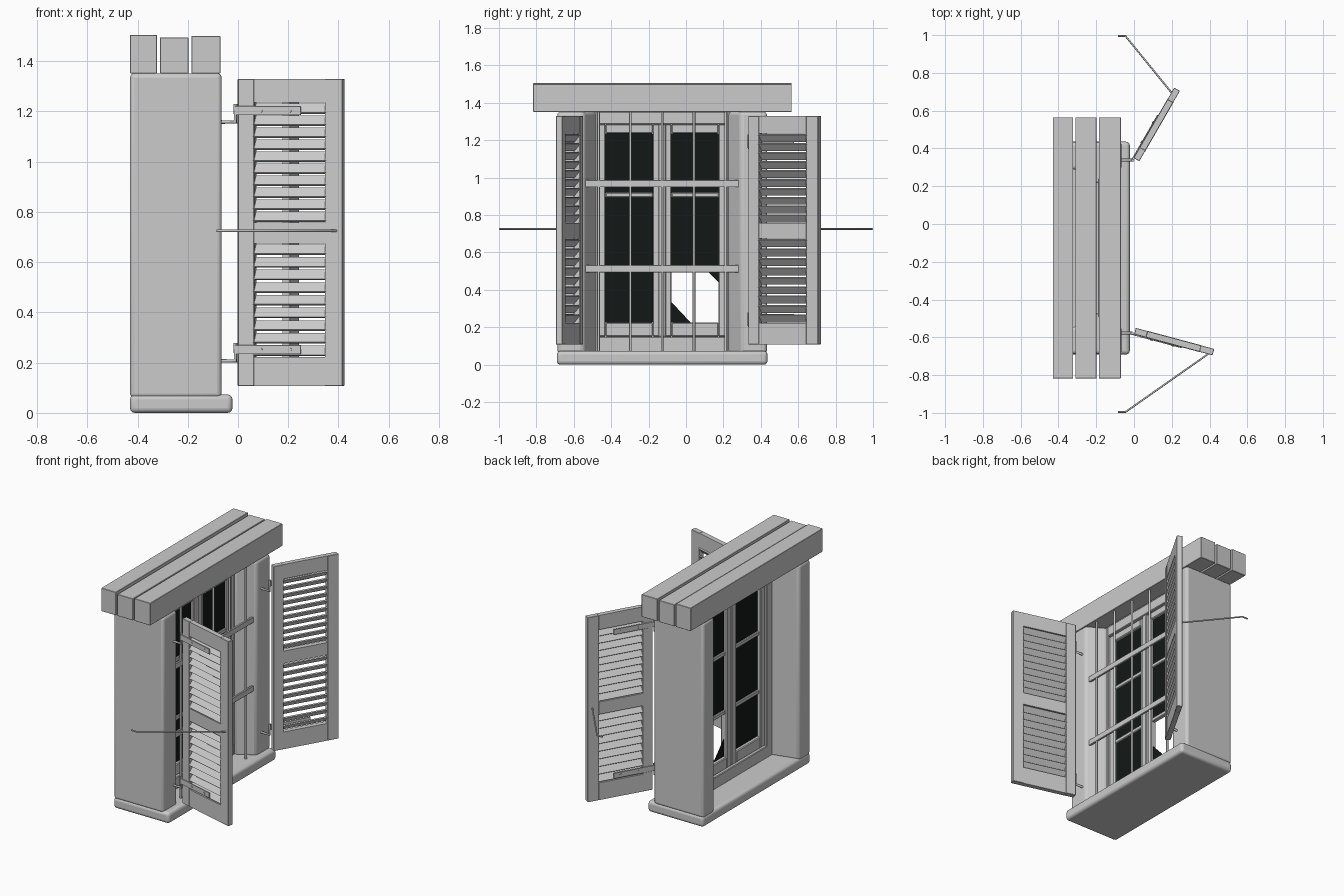
import bpy, math
from mathutils import Matrix, Vector

if "Cube" in bpy.data.objects:
    bpy.data.objects.remove(bpy.data.objects["Cube"])

CY = -0.1275            # centre line of the opening
I = Matrix.Identity(4)
glass_mat = bpy.data.materials.new("dark_glass")
glass_mat.diffuse_color = (0.006, 0.009, 0.008, 1)
glass_mat.use_nodes = True
glass_mat.node_tree.nodes["Principled BSDF"].inputs["Base Color"].default_value = glass_mat.diffuse_color


def mesh_obj(name, verts, faces, mat=I, bevel=0, seg=1):
    me = bpy.data.meshes.new(name)
    me.from_pydata(verts, [], faces)
    me.transform(mat)
    ob = bpy.data.objects.new(name, me)
    bpy.context.collection.objects.link(ob)
    bpy.context.view_layer.objects.active = ob
    bpy.ops.object.select_all(action='DESELECT')
    ob.select_set(True)
    bpy.ops.object.mode_set(mode='EDIT')
    bpy.ops.mesh.select_all(action='SELECT')
    bpy.ops.mesh.normals_make_consistent(inside=False)
    bpy.ops.object.mode_set(mode='OBJECT')
    if bevel:
        m = ob.modifiers.new("bevel", 'BEVEL')
        m.width, m.segments = bevel, seg
        m.limit_method = 'ANGLE'
        if seg > 1:
            bpy.ops.object.shade_smooth_by_angle(angle=math.radians(35))
    return ob


def prism(name, pts, z0, z1, mat=I, bevel=0, seg=1):
    n = len(pts)
    verts = [(x, y, z) for z in (z0, z1) for x, y in pts]
    faces = [tuple(range(n)), tuple(range(n, 2 * n))]
    faces += [(i, (i + 1) % n, n + (i + 1) % n, n + i) for i in range(n)]
    return mesh_obj(name, verts, faces, mat, bevel, seg)


def box(name, x, y, z, mat=I, bevel=0, seg=1):
    pts = [(x[0], y[0]), (x[1], y[0]), (x[1], y[1]), (x[0], y[1])]
    return prism(name, pts, z[0], z[1], mat, bevel, seg)


def rod(name, pts, r):
    cu = bpy.data.curves.new(name, 'CURVE')
    cu.dimensions = '3D'
    cu.bevel_depth, cu.bevel_resolution, cu.use_fill_caps = r, 2, True
    sp = cu.splines.new('POLY')
    sp.points.add(len(pts) - 1)
    for p, co in zip(sp.points, pts):
        p.co = (*co, 1)
    ob = bpy.data.objects.new(name, cu)
    bpy.context.collection.objects.link(ob)


# Sill with a rounded nose
box("sill", (-0.43, -0.022), (CY - 0.563, CY + 0.563), (0, 0.073), bevel=0.02, seg=4)

# Lintel beams
for i, (x0, x1, z1) in enumerate([(-0.43, -0.322, 1.505), (-0.311, -0.198, 1.495), (-0.186, -0.07, 1.5)]):
    box(f"lintel_beam_{i}", (x0, x1), (-0.817, 0.565), (1.352, z1), bevel=0.002)

# Plaster jambs with splayed reveals
for s, side in ((-1, "left"), (1, "right")):
    prof = [(-0.43, 0.445), (-0.25, 0.40), (-0.185, 0.35), (-0.065, 0.42), (-0.065, 0.56), (-0.43, 0.56)]
    prism(f"jamb_{side}", [(x, CY + s * y) for x, y in prof], 0.06, 1.352, bevel=0.018, seg=4)

# Fixed window frame
FX = (-0.26, -0.185)
for s in (-1, 1):
    box("frame_stile", FX, sorted((CY + s * 0.345, CY + s * 0.42)), (0.07, 1.352), bevel=0.004)
box("frame_head", FX, (CY - 0.35, CY + 0.35), (1.285, 1.352), bevel=0.004)
box("frame_foot", FX, (CY - 0.35, CY + 0.35), (0.07, 0.15), bevel=0.004)

# Two sashes with rails, glazing bars and panes
SX = (-0.245, -0.2)
MUNTINS = (0.52, 0.907)
for s in (-1, 1):
    def span(a, b):
        return sorted((CY + s * a, CY + s * b))
    box("sash_outer_stile", SX, span(0.302, 0.348), (0.15, 1.285), bevel=0.005)
    box("sash_meeting_stile", SX, span(0.001, 0.05), (0.15, 1.285), bevel=0.005)
    box("sash_bottom_rail", SX, span(0.05, 0.302), (0.15, 0.225), bevel=0.005)
    box("sash_top_rail", SX, span(0.05, 0.302), (1.237, 1.285), bevel=0.005)
    for z in MUNTINS:
        box("glazing_bar", (-0.235, -0.208), span(0.05, 0.302), (z - 0.013, z + 0.013), bevel=0.004)
    z0 = 0.225 if s < 0 else MUNTINS[0]
    g = box("glass", (-0.223, -0.219), span(0.05, 0.302), (z0, 1.237))
    g.data.materials.append(glass_mat)
box("meeting_cover", (-0.2, -0.188), (CY - 0.02, CY + 0.02), (0.15, 1.285), bevel=0.004)

# Broken pane: two corner shards left in place
for tri in ([(-0.078, 0.225), (0.025, 0.225), (-0.078, 0.335)],
            [(0.175, 0.51), (0.175, 0.44), (0.105, 0.51)]):
    verts = [(x, y, z) for x in (-0.223, -0.219) for y, z in tri]
    g = mesh_obj("glass_shard", verts, [(0, 1, 2), (3, 4, 5), (0, 1, 4, 3), (1, 2, 5, 4), (2, 0, 3, 5)])
    g.data.materials.append(glass_mat)

# Iron grille
for z in (0.513, 0.968):
    box("grille_flat_bar", (-0.098, -0.084), (CY - 0.424, CY + 0.42), (z - 0.019, z + 0.019), bevel=0.002)
for k in range(-2, 3):
    y = CY + k * 0.17
    rod("grille_rod", [(-0.091, y, 0.06), (-0.091, y, 1.355)], 0.007)


def shutter(tag, hinge, angle, e):
    """Louvred leaf; local x runs along the leaf, e*y is its outer face."""
    M = Matrix.Translation((*hinge, 0)) @ Matrix.Rotation(math.radians(angle), 4, 'Z')
    W, T = 0.43, 0.0175
    U0, U1 = 0.066, 0.357
    box(f"shutter_{tag}_hinge_stile", (0, U0), (-T, T), (0.108, 1.33), M, 0.002)
    box(f"shutter_{tag}_outer_stile", (U1, W), (-T, T), (0.108, 1.33), M, 0.002)
    for z in ((0.108, 0.222), (0.675, 0.757), (1.235, 1.33)):
        box(f"shutter_{tag}_rail", (U0, U1), (-T * 0.92, T * 0.92), z, M)
    # slats, low on the outer face
    for z0, z1, n in ((0.222, 0.675, 9), (0.757, 1.235, 10)):
        p = (z1 - z0) / n
        for i in range(n):
            R = Matrix.Translation((0, 0, z0 + (i + 0.5) * p)) @ Matrix.Rotation(-e * math.radians(50), 4, 'X')
            box(f"shutter_{tag}_slat", (U0 - 0.005, U1 + 0.005), (-0.024, 0.024), (-0.004, 0.004), M @ R)
    # strap hinges with bolts, and wall pintles
    for z in (0.252, 1.203):
        y = sorted((e * T, e * (T + 0.006)))
        box(f"shutter_{tag}_strap", (-0.012, 0.26), y, (z - 0.018, z + 0.018), M, 0.001)
        for u in (0.095, 0.215):
            b = M @ Matrix.Translation((u, e * (T + 0.006), z)) @ Matrix.Rotation(math.pi / 2, 4, 'X')
            ring = [(0.007 * math.cos(a * math.pi / 4), 0.007 * math.sin(a * math.pi / 4)) for a in range(8)]
            prism(f"shutter_{tag}_bolt", ring, -0.003, 0.003, b)
        q = M @ Vector((-0.012, e * (T - 0.003), z))
        rod(f"shutter_{tag}_pintle", [(-0.1, q.y, z - 0.045), (q.x, q.y, z - 0.045), (q.x, q.y, z + 0.027)], 0.008)


shutter("left", (0.005, -0.567), -15, -1)
shutter("right", (0.013, 0.341), 60, 1)

# Stay hooks holding the leaves open
rod("stay_left", [(-0.085, -0.995, 0.725), (-0.045, -0.995, 0.725), (0.39, -0.69, 0.725), (0.395, -0.665, 0.725)], 0.005)
rod("stay_right", [(-0.085, 0.995, 0.725), (-0.045, 0.995, 0.725), (0.195, 0.70, 0.725), (0.215, 0.69, 0.725)], 0.005)
